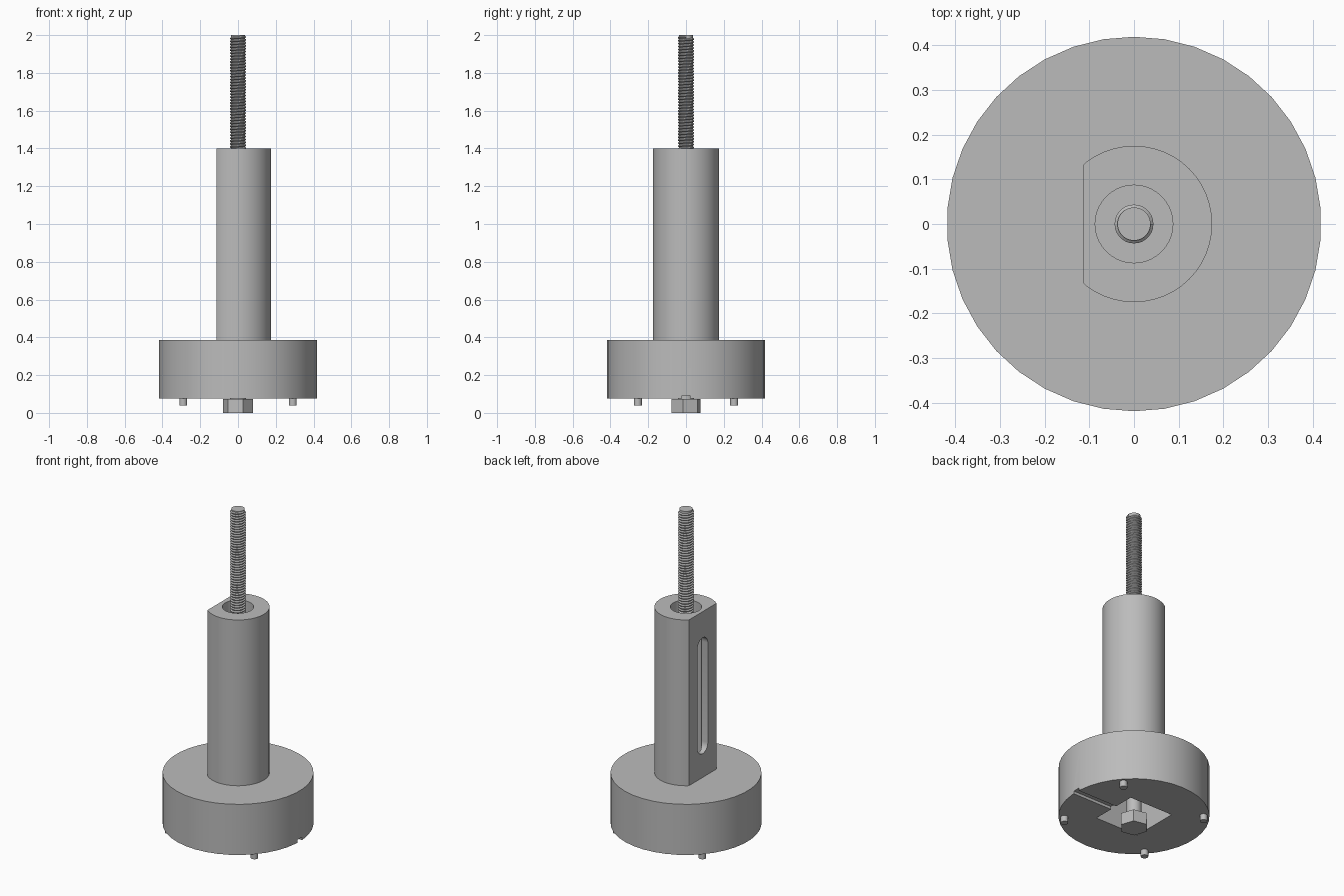
import bpy, bmesh, math
from mathutils import Matrix

cube = bpy.data.objects.get("Cube")
if cube:
    bpy.data.objects.remove(cube, do_unlink=True)

steel = bpy.data.materials.new("plain grey")
steel.use_nodes = True
GREY = (0.5, 0.5, 0.5, 1)
steel.diffuse_color = GREY
steel.node_tree.nodes["Principled BSDF"].inputs["Base Color"].default_value = GREY


def finish(name, bm):
    mesh = bpy.data.meshes.new(name)
    bm.to_mesh(mesh)
    bm.free()
    mesh.materials.append(steel)
    ob = bpy.data.objects.new(name, mesh)
    bpy.context.collection.objects.link(ob)
    return ob


def select(ob):
    bpy.ops.object.select_all(action='DESELECT')
    ob.select_set(True)
    bpy.context.view_layer.objects.active = ob


def smooth(ob):
    select(ob)
    bpy.ops.object.shade_smooth_by_angle(angle=math.radians(30))


def cylinder(name, r, z0, z1, sides, x=0, y=0, turn=0, r_top=None):
    bm = bmesh.new()
    bmesh.ops.create_cone(
        bm, cap_ends=True, segments=sides, radius1=r, radius2=r if r_top is None else r_top,
        depth=z1 - z0,
        matrix=Matrix.Translation((x, y, (z0 + z1) / 2)) @ Matrix.Rotation(turn, 4, 'Z'))
    return finish(name, bm)


def box(name, x0, x1, y0, y1, z0, z1):
    bm = bmesh.new()
    centre = Matrix.Translation(((x0 + x1) / 2, (y0 + y1) / 2, (z0 + z1) / 2))
    bmesh.ops.create_cube(bm, size=1, matrix=centre @ Matrix.Diagonal((x1 - x0, y1 - y0, z1 - z0, 1)))
    return finish(name, bm)


def slot_prism(name, half, z0, z1, x0, x1, steps=12):
    # Upright slot outline with round ends, extruded along x
    bm = bmesh.new()
    outline = []
    for zc, start in ((z1 - half, 0), (z0 + half, math.pi)):
        for i in range(steps + 1):
            a = start + math.pi * i / steps
            outline.append(bm.verts.new((x0, half * math.cos(a), zc + half * math.sin(a))))
    face = bm.faces.new(outline)
    side = bmesh.ops.extrude_face_region(bm, geom=[face])
    moved = [v for v in side["geom"] if isinstance(v, bmesh.types.BMVert)]
    bmesh.ops.translate(bm, verts=moved, vec=(x1 - x0, 0, 0))
    bmesh.ops.recalc_face_normals(bm, faces=bm.faces)
    return finish(name, bm)


def cut(ob, *cutters):
    for c in cutters:
        mod = ob.modifiers.new("cut", 'BOOLEAN')
        mod.operation, mod.solver, mod.object = 'DIFFERENCE', 'EXACT', c
        select(ob)
        bpy.ops.object.modifier_apply(modifier=mod.name)
        bpy.data.objects.remove(c, do_unlink=True)


BASE_Z, BASE_TOP, POST_TOP, TIP = 0.075, 0.385, 1.4, 2.0

# Round base with a square pocket and a wiring channel underneath
base = cylinder("base", 0.419, BASE_Z, BASE_TOP, 38)
cut(base,
    box("pocket", -0.148, 0.148, -0.148, 0.148, 0, 0.34),
    box("channel", 0.1, 0.5, -0.022, 0.022, 0, 0.092))
smooth(base)

# Hollow post with a flat side and a long slot through that side
post = cylinder("post", 0.175, BASE_TOP, POST_TOP, 48)
cut(post,
    box("flat", -0.3, -0.113, -0.3, 0.3, 0.3, 1.5),
    cylinder("bore", 0.087, 0.3, 1.5, 40),
    slot_prism("slot", 0.05, 0.53, 1.24, -0.3, -0.04))
smooth(post)

# Locating pins
for x, sx in ((0.29, "left"), (-0.29, "right")):
    for y, sy in ((0.255, "back"), (-0.255, "front")):
        smooth(cylinder(f"pin_{sy}_{sx}", 0.021, 0.038, BASE_Z + 0.01, 20, x, y))

# Bolt: hexagonal head, plain shank, threaded core with a chamfered tip
cylinder("bolt_head", 0.081, 0, 0.073, 6, turn=math.radians(19))
smooth(cylinder("bolt_shank", 0.042, 0.07, 0.92, 32))
smooth(cylinder("bolt_core", 0.037, 0.9, TIP, 32))

# Helical thread swept from one tooth profile
PITCH, ROOT, CREST = 0.0155, 0.036, 0.0435
turns = int((TIP - 0.9) / PITCH) - 1
start = TIP - 0.002 - (turns + 1) * PITCH
bm = bmesh.new()
tooth = [(ROOT, 0), (CREST, 0.42), (CREST, 0.58), (ROOT, 1)]
verts = [bm.verts.new((r, 0, start + t * PITCH)) for r, t in tooth]
for a, b in zip(verts, verts[1:]):
    bm.edges.new((a, b))
thread = finish("bolt_thread", bm)
screw = thread.modifiers.new("sweep", 'SCREW')
screw.angle, screw.screw_offset, screw.iterations = math.tau, PITCH, turns
screw.steps = screw.render_steps = 28
screw.use_merge_vertices = False
screw.use_smooth_shade = False
select(thread)
bpy.ops.object.modifier_apply(modifier=screw.name)

# Make the thread faces point outward
bm = bmesh.new()
bm.from_mesh(thread.data)
bmesh.ops.remove_doubles(bm, verts=bm.verts, dist=0.0001)
flip = [f for f in bm.faces
        if f.normal.x * f.calc_center_median().x + f.normal.y * f.calc_center_median().y < 0]
bmesh.ops.reverse_faces(bm, faces=flip)
bm.to_mesh(thread.data)
bm.free()
